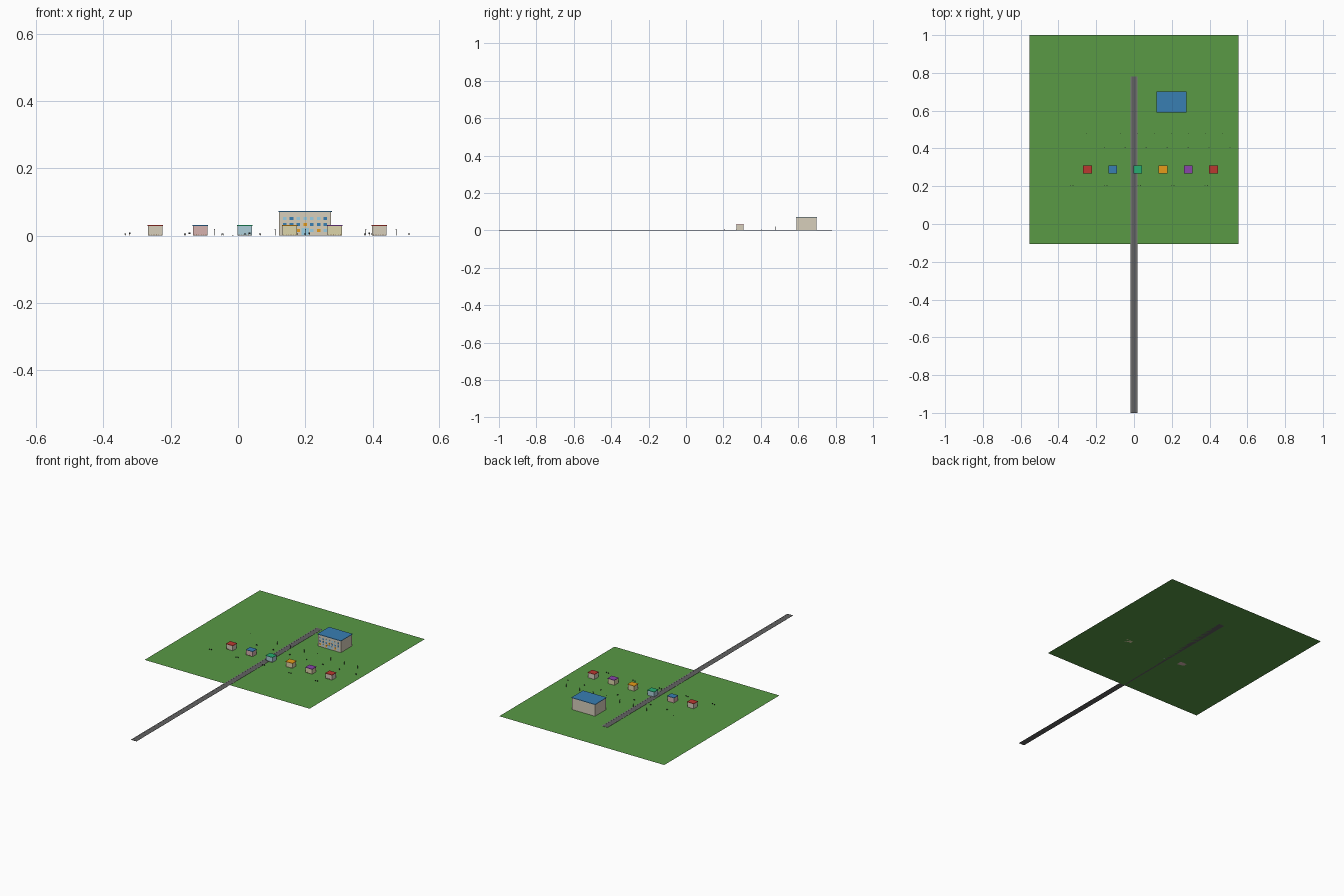
import bpy

if "Cube" in bpy.data.objects:
    bpy.data.objects.remove(bpy.data.objects["Cube"])

mats = {}
COL = {
    "grass": (0.10, 0.32, 0.06), "asphalt": (0.12, 0.12, 0.12), "curb": (0.2, 0.2, 0.2),
    "beige": (0.68, 0.62, 0.50), "pink": (0.68, 0.45, 0.43), "sky": (0.42, 0.62, 0.70),
    "sand": (0.72, 0.66, 0.40), "red": (0.5, 0.04, 0.03), "blue": (0.04, 0.21, 0.45),
    "green": (0.02, 0.42, 0.17), "orange": (0.80, 0.33, 0.01), "purple": (0.25, 0.06, 0.4),
    "glass": (0.32, 0.62, 0.78), "dark": (0.03, 0.03, 0.03), "brown": (0.2, 0.1, 0.04),
}


def mat(name):
    if name not in mats:
        mats[name] = bpy.data.materials.new(name)
        mats[name].diffuse_color = (*COL[name], 1)
    return mats[name]


def box(name, color, x0, x1, y0, y1, z0, z1):
    """Axis-aligned box given by its extents."""
    bpy.ops.mesh.primitive_cube_add(size=1, location=((x0 + x1) / 2, (y0 + y1) / 2, (z0 + z1) / 2))
    o = bpy.context.object
    o.name = name
    o.scale = (x1 - x0, y1 - y0, z1 - z0)
    o.data.materials.append(mat(color))
    return o


def block(name, color, x, y, z0, w, d, h):
    """Box centred on x, y and standing on z0."""
    return box(name, color, x - w / 2, x + w / 2, y - d / 2, y + d / 2, z0, z0 + h)


# Lawn: one flat sheet
bpy.ops.mesh.primitive_plane_add(size=1, location=(0, 0.4475, 0))
lawn = bpy.context.object
lawn.name = "lawn"
lawn.scale = (1.108, 1.105, 1)
lawn.data.materials.append(mat("grass"))

# Road with raised curbs along both edges
box("road", "asphalt", -0.0185, 0.0185, -1.0, 0.78, 0.0, 0.001)
for s in (-1, 1):
    block("curb", "curb", s * 0.016, -0.11, 0.0, 0.005, 1.78, 0.0016)

# Row of small houses, each with walls, flat roof and a low front trim
walls = ["beige", "pink", "sky", "sand", "sand", "beige"]
roofs = ["red", "blue", "green", "orange", "purple", "red"]
for i in range(6):
    x, y = -0.246 + 0.1333 * i, 0.289
    block("house_walls", walls[i], x, y, 0, 0.043, 0.038, 0.029)
    block("house_roof", roofs[i], x, y, 0.029, 0.046, 0.041, 0.003)
    for k in range(6):
        block("house_front_post", "brown", x - 0.0175 + 0.007 * k, y - 0.0198, 0.001,
              0.002, 0.0016, 0.003)

# Large building with roof slab, window grid and entrance
BX, BY, BW, BD = 0.1995, 0.645, 0.155, 0.108
FRONT = BY - BD / 2
block("hall_walls", "beige", BX, BY, 0, BW, BD, 0.07)
block("hall_roof", "blue", BX, BY, 0.07, BW + 0.004, BD + 0.004, 0.003)
pattern = ["glass", "blue", "glass", "glass", "glass", "glass", "blue",
           "blue", "blue", "blue", "orange", "blue", "blue", "blue",
           "orange", "glass", "orange", None, "glass", "orange", "glass"]
for r in range(3):
    for c in range(7):
        color = pattern[r * 7 + c]
        if color:
            block("hall_window", color, BX + (c - 3) * 0.0201, FRONT - 0.0004,
                  0.046 - 0.018 * r, 0.011, 0.0016, 0.01)
block("hall_door", "glass", BX, FRONT - 0.0004, 0.0, 0.022, 0.0016, 0.022)

# Lamp posts behind the houses
for i in range(5):
    for x in (-0.25 + 0.18 * i, 0.02 + 0.18 * i):
        if x < 0.56 and (x == -0.25 + 0.18 * i or i < 4):
            block("lamp_post", "dark", x, 0.477, 0, 0.0015, 0.0015, 0.018)
            block("lamp_head", "dark", x, 0.477, 0.018, 0.003, 0.003, 0.002)

# Benches
for i in range(7):
    x = -0.157 + 0.111 * i
    block("bench_seat", "dark", x, 0.404, 0.003, 0.006, 0.003, 0.001)
    block("bench_back", "dark", x, 0.4055, 0.003, 0.006, 0.0008, 0.003)
    for s in (-1, 1):
        block("bench_leg", "dark", x + s * 0.0025, 0.404, 0, 0.0008, 0.0025, 0.003)

# Pairs of small shrubs in front of the houses
for i in range(5):
    x = -0.335 + 0.178 * i
    for dx, z in ((0, 0.003), (0.013, 0.005)):
        block("shrub_stem", "brown", x + dx, 0.205, 0, 0.001, 0.001, z)
        block("shrub_crown", "dark", x + dx, 0.205, z, 0.005, 0.004, 0.004)

for m in bpy.data.materials:
    if m.users and not m.is_grease_pencil:
        m.use_nodes = True
        m.node_tree.nodes["Principled BSDF"].inputs["Base Color"].default_value = m.diffuse_color
